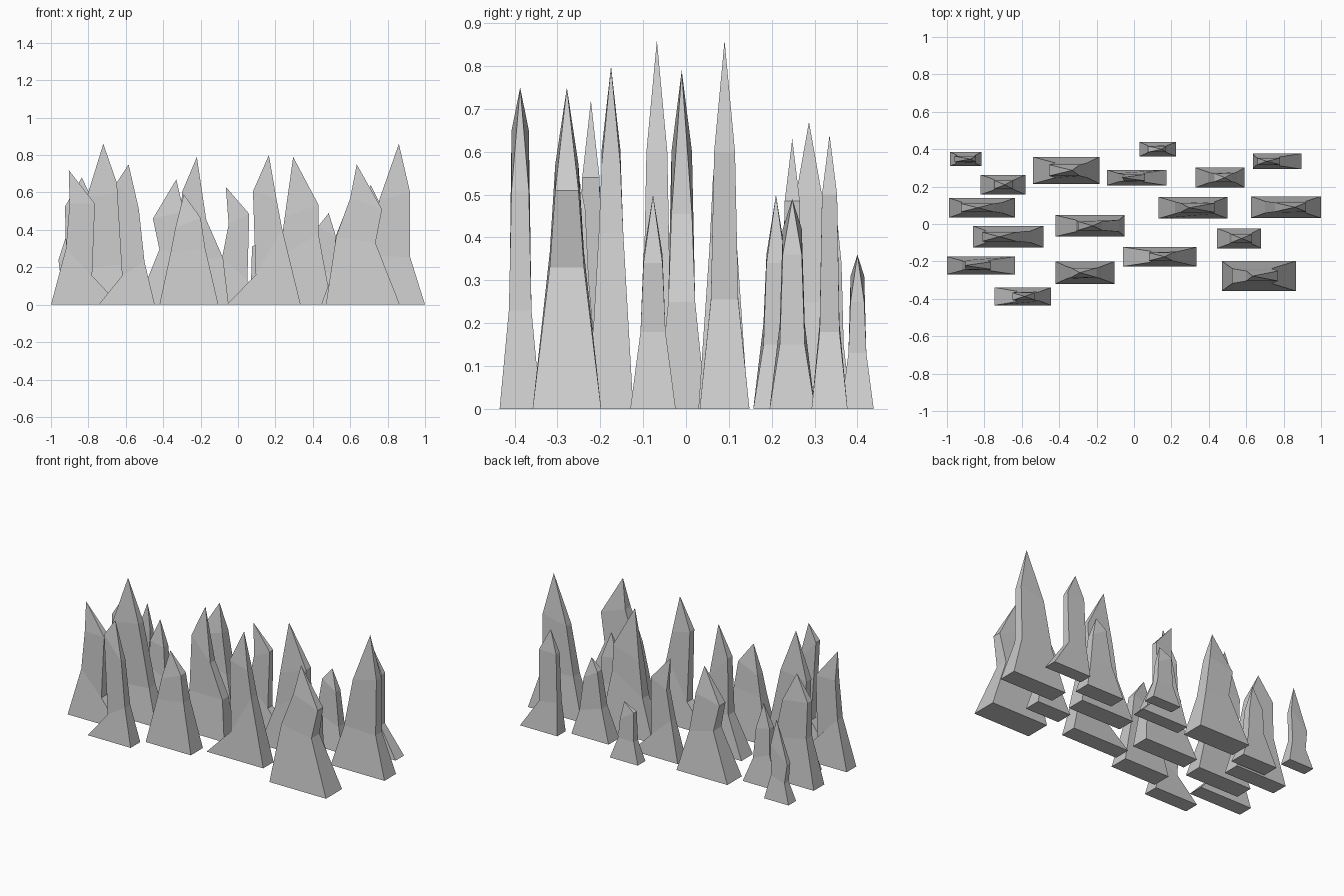
import bpy, bmesh

count = 0


def spike(xl, xr, y, half, peak, left, right, shoulder=0.42, mid=0.55):
    """One jagged rock blade. left / right = (mid x, mid z, shoulder x, shoulder z)."""
    global count
    count += 1
    bm = bmesh.new()
    levels = [(xl, 0, xr, 0, half),
              (left[0], left[1], right[0], right[1], half * mid),
              (left[2], left[3], right[2], right[3], half * shoulder)]
    rings = []
    for ax, az, bx, bz, d in levels:
        rings.append([bm.verts.new(p) for p in
                      ((ax, y - d, az), (bx, y - d, bz), (bx, y + d, bz), (ax, y + d, az))])
    tip = bm.verts.new((peak[0], y, peak[1]))
    bm.faces.new(rings[0][::-1])
    for i in range(4):
        j = (i + 1) % 4
        for lo, hi in zip(rings, rings[1:]):
            bm.faces.new((lo[i], lo[j], hi[j], hi[i]))
        bm.faces.new((rings[2][i], rings[2][j], tip))
    bmesh.ops.recalc_face_normals(bm, faces=bm.faces)
    name = f"rock_spike_{count:02d}"
    me = bpy.data.meshes.new(name)
    bm.to_mesh(me)
    bm.free()
    bpy.context.collection.objects.link(bpy.data.objects.new(name, me))


# left cluster, back to front
spike(-.985, -.815, .347, .038, (-.875, .50), (-.945, .12, -.96, .24), (-.85, .15, -.845, .34))
spike(-.82, -.58, .21, .053, (-.69, .50), (-.75, .2, -.745, .36), (-.635, .15, -.65, .34))
spike(-.99, -.635, .087, .053, (-.835, .68), (-.92, .30, -.925, .525), (-.70, .25, -.75, .5))
spike(-.86, -.485, -.068, .058, (-.72, .86), (-.79, .2, -.81, .57), (-.55, .22, -.63, .6))
spike(-1, -.635, -.222, .048, (-.905, .72), (-.92, .30, -.90, .54), (-.78, .155, -.765, .54))
spike(-.745, -.445, -.387, .048, (-.585, .75), (-.62, .155, -.65, .65), (-.50, .23, -.53, .51))

# centre cluster
spike(-.54, -.185, .287, .072, (-.33, .67), (-.42, .295, -.455, .46), (-.25, .25, -.29, .5))
spike(-.145, .175, .248, .042, (-.065, .63), (-.085, .25, -.05, .43), (.05, .13, .06, .485))
spike(-.42, -.05, -.01, .057, (-.22, .79), (-.31, .25, -.30, .6), (-.08, .25, -.17, .455))
spike(-.42, -.105, -.26, .06, (-.29, .59), (-.36, .28, -.335, .41), (-.175, .3, -.2, .465))
spike(-.06, .335, -.175, .052, (.165, .80), (.095, .16, .08, .605), (.235, .41, .205, .57))
spike(.03, .225, .40, .038, (.15, .36), (.07, .13, .075, .31), (.18, .13, .17, .25))

# right cluster
spike(.13, .50, .087, .058, (.295, .79), (.22, .25, .25, .47), (.43, .38, .43, .535))
spike(.33, .59, .248, .053, (.485, .49), (.395, .2, .43, .42), (.55, .15, .525, .36))
spike(.635, .895, .335, .042, (.71, .64), (.65, .2, .66, .5), (.775, .18, .78, .5))
spike(.625, 1, .09, .058, (.86, .86), (.70, .26, .755, .56), (.92, .255, .92, .6))
spike(.445, .68, -.077, .053, (.575, .50), (.51, .18, .52, .36), (.63, .18, .63, .34))
spike(.47, .865, -.278, .08, (.635, .75), (.525, .365, .60, .57), (.735, .33, .77, .51), .34, .5)
